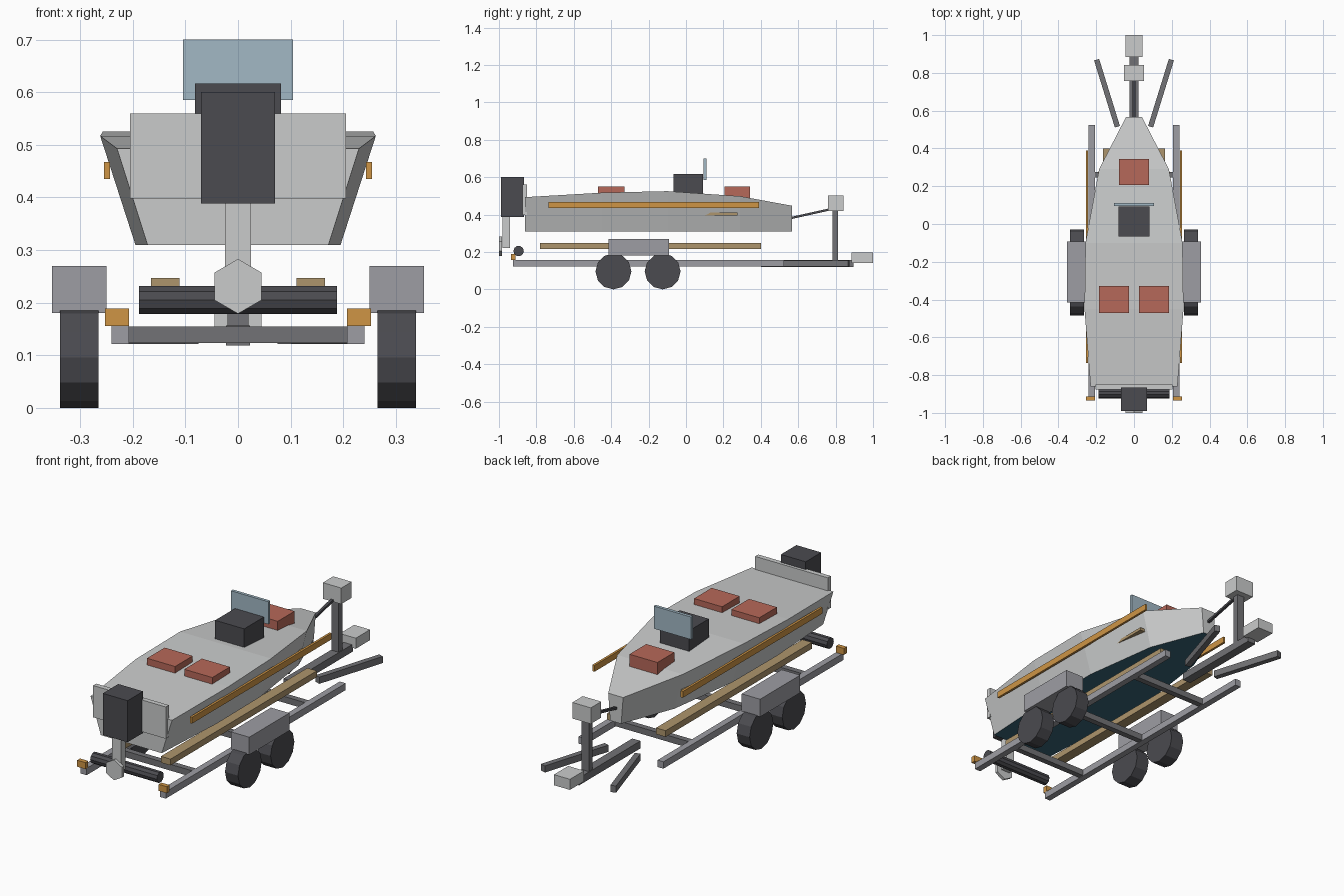
import bpy, bmesh, math
from mathutils import Vector

cube = bpy.data.objects.get("Cube")
if cube:
    bpy.data.objects.remove(cube, do_unlink=True)


def material(name, r, g, b):
    m = bpy.data.materials.new(name)
    m.use_nodes = True
    m.diffuse_color = (r, g, b, 1)
    m.node_tree.nodes["Principled BSDF"].inputs["Base Color"].default_value = (r, g, b, 1)
    return m


PALE = material("pale_grey", .59, .60, .60)
STEEL = material("steel_grey", .34, .34, .37)
FRAME = material("frame_grey", .17, .17, .18)
BLACK = material("charcoal", .07, .07, .08)
ORANGE = material("amber", .62, .30, .06)
WOOD = material("tan_wood", .42, .30, .15)
RED = material("seat_red", .47, .14, .10)
GLASS = material("glass_blue", .36, .48, .56)
TEAL = material("teal_bottom", .04, .13, .19)


def finish(name, bm, *mats):
    bmesh.ops.recalc_face_normals(bm, faces=bm.faces)
    me = bpy.data.meshes.new(name)
    bm.to_mesh(me)
    bm.free()
    for m in mats:
        me.materials.append(m)
    ob = bpy.data.objects.new(name, me)
    bpy.context.collection.objects.link(ob)
    return ob


def box(name, mat, xs, ys, zs):
    """Box between the given limits on each axis."""
    bm = bmesh.new()
    bmesh.ops.create_cube(bm, size=1)
    for v in bm.verts:
        for i, (lo, hi) in enumerate((xs, ys, zs)):
            v.co[i] = hi if v.co[i] > 0 else lo
    return finish(name, bm, mat)


def pair(name, mat, xs, ys, zs):
    """Box on the left and its mirror on the right."""
    box("left_" + name, mat, xs, ys, zs)
    box("right_" + name, mat, (-xs[1], -xs[0]), ys, zs)


def bar(name, mat, a, b, width, height):
    """Square bar from point a to point b."""
    a, b = Vector(a), Vector(b)
    bm = bmesh.new()
    bmesh.ops.create_cube(bm, size=1)
    for v in bm.verts:
        v.co = Vector((v.co.x * width, v.co.y * (b - a).length, v.co.z * height))
    ob = finish(name, bm, mat)
    ob.rotation_euler = (b - a).to_track_quat('Y', 'Z').to_euler()
    ob.location = (a + b) / 2
    return ob


def drum(name, mat, sides, radius, depth, center, axis):
    bm = bmesh.new()
    bmesh.ops.create_cone(bm, cap_ends=True, segments=sides, radius1=radius,
                          radius2=radius, depth=depth)
    ob = finish(name, bm, mat)
    ob.rotation_euler = (0, math.pi / 2, 0) if axis == 'X' else (math.pi / 2, 0, 0)
    ob.location = center
    return ob


# Hull lofted through stations: y, deck half width, bottom half width, deck height
stations = [(-.86, .23, .172, .493), (-.45, .262, .195, .517), (-.1, .257, .192, .525),
            (.29, .185, .138, .498), (.567, .042, .031, .447)]
bm = bmesh.new()
rings = [[bm.verts.new(p) for p in ((-w, y, z), (w, y, z), (b, y, .31), (-b, y, .31))]
         for y, w, b, z in stations]
for r, s in zip(rings, rings[1:]):
    for i in range(4):
        j = (i + 1) % 4
        face = bm.faces.new((r[i], r[j], s[j], s[i]))
        face.material_index = 1 if i == 2 else 0
bm.faces.new(rings[0])
bm.faces.new(rings[-1])
finish("hull", bm, PALE, TEAL)

# Boat fittings
box("transom_board", PALE, (-.205, .205), (-.875, -.85), (.398, .56))
box("cabin_floor", WOOD, (-.19, .19), (-.7, .275), (.395, .41))
pair("rub_strip", ORANGE, (.243, .255), (-.735, .39), (.435, .467))
pair("rear_seat", RED, (.026, .184), (-.47, -.328), (.48, .55))
box("bow_seat", RED, (-.079, .079), (.207, .343), (.46, .55))
box("console", BLACK, (-.082, .082), (-.067, .092), (.48, .617))
box("windshield", GLASS, (-.105, .105), (.094, .11), (.585, .70))

# Outboard motor
box("motor_cowl", BLACK, (-.07, .07), (-.99, -.865), (.388, .60))
box("motor_leg", PALE, (-.025, .025), (-.98, -.942), (.222, .39))
propeller = drum("propeller", PALE, 6, .052, .016, (0, -.992, .231), 'Y')

# Trailer frame
pair("frame_rail", STEEL, (.207, .24), (-.925, .525), (.121, .156))
for n, y in enumerate((-.65, -.2, .26)):
    box(f"cross_member_{n + 1}", FRAME, (-.21, .21), (y - .015, y + .015), (.123, .155))
box("tongue", FRAME, (-.023, .023), (.4, .895), (.119, .157))
for side, s in (("left", 1), ("right", -1)):
    bar(side + "_tongue_brace", FRAME, (s * .198, .87, .138), (s * .088, .515, .138), .028, .034)
pair("bunk", WOOD, (.111, .165), (-.78, .40), (.215, .247))
box("coupler", PALE, (-.045, .045), (.885, 1), (.142, .196))

# Winch
box("winch_post", FRAME, (-.02, .02), (.782, .812), (.15, .43))
box("winch_box", PALE, (-.052, .052), (.758, .842), (.42, .502))
bar("winch_strap", BLACK, (0, .55, .379), (0, .78, .43), .014, .012)

# Wheels, fenders, lamps and stern roller
for side, s in (("left", 1), ("right", -1)):
    for end, y in (("rear", -.388), ("front", -.125)):
        drum(f"{side}_{end}_wheel", BLACK, 12, .096, .073, (s * .302, y, .096), 'X')
pair("fender", STEEL, (.25, .354), (-.415, -.092), (.18, .27))
pair("tail_lamp", ORANGE, (.207, .253), (-.935, -.912), (.156, .189))
drum("stern_roller", BLACK, 10, .028, .376, (0, -.895, .205), 'X')
